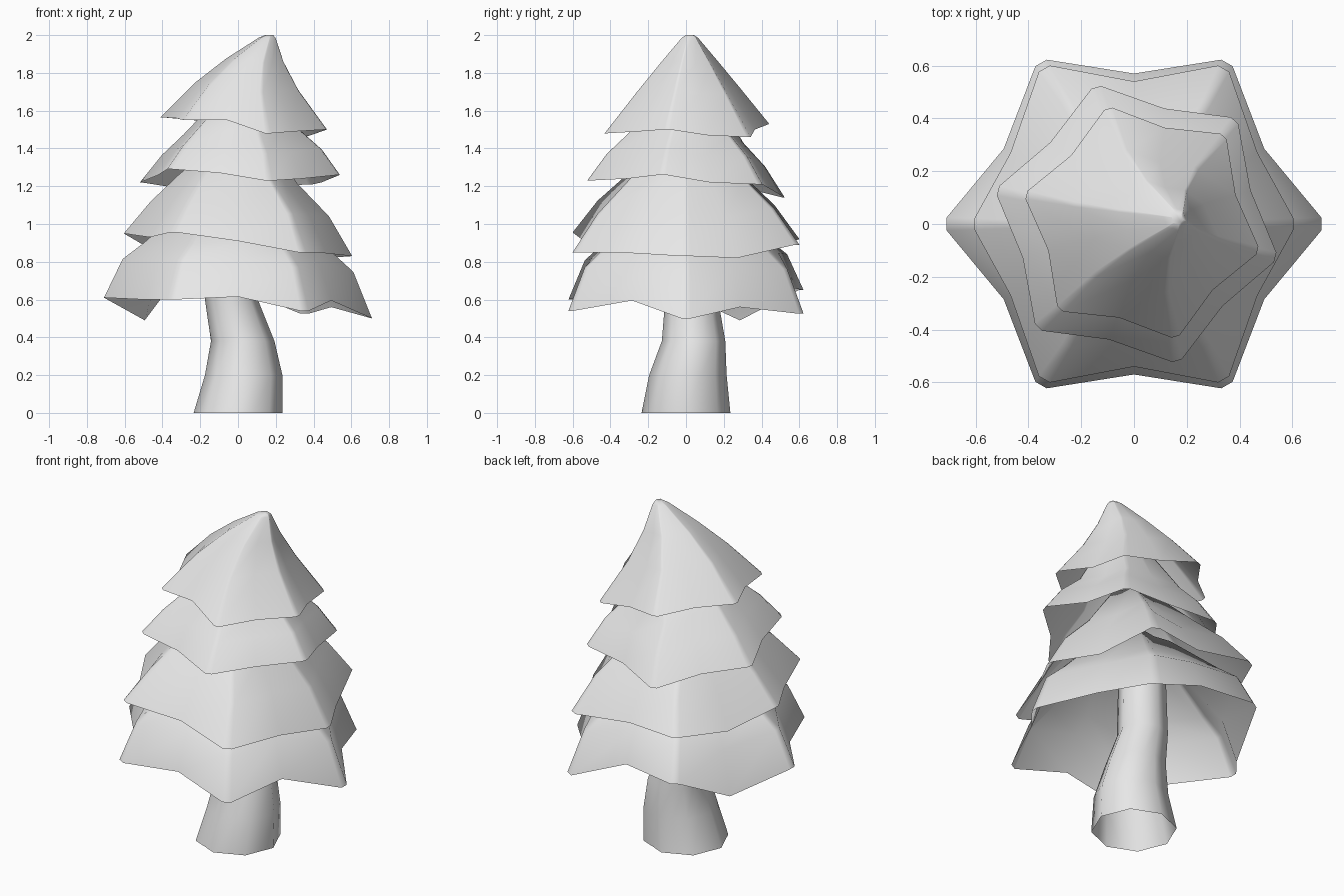
import bpy, bmesh, math

cube = bpy.data.objects.get("Cube")
if cube:
    bpy.data.objects.remove(cube, do_unlink=True)

pale_grey = bpy.data.materials.new("pale_grey")
pale_grey.use_nodes = True
pale_grey.diffuse_color = (0.8, 0.8, 0.8, 1)
pale_grey.node_tree.nodes["Principled BSDF"].inputs["Base Color"].default_value = (0.8, 0.8, 0.8, 1)


def loft(name, rings, cap=False, crease=60):
    """Skin a stack of equal-sized rings into one shell."""
    bm = bmesh.new()
    loops = [[bm.verts.new(p) for p in ring] for ring in rings]
    for low, high in zip(loops, loops[1:]):
        for i in range(len(low)):
            j = (i + 1) % len(low)
            bm.faces.new((low[i], low[j], high[j], high[i]))
    if cap:
        bm.faces.new(loops[-1])
    mesh = bpy.data.meshes.new(name)
    bm.to_mesh(mesh)
    bm.free()
    mesh.materials.append(pale_grey)
    obj = bpy.data.objects.new(name, mesh)
    bpy.context.collection.objects.link(obj)
    bpy.ops.object.select_all(action="DESELECT")
    obj.select_set(True)
    bpy.context.view_layer.objects.active = obj
    bpy.ops.object.shade_smooth_by_angle(angle=math.radians(crease))


def tier(name, start, tip_radii, valley_radius, tip_z, valley_z, top_z, profile):
    """Drooping six-pointed skirt; profile rows are scale, rise, centre x, centre y."""
    rim = []
    for i in range(6):
        a = start + 60 * i
        r = tip_radii[i % len(tip_radii)]
        # Each point is blunted by a pair of vertices
        rim += [(a - 2, r, tip_z[i]), (a + 2, r, tip_z[i]),
                (a + 30, valley_radius, valley_z[i])]
    rings = []
    for scale, rise, cx, cy in profile:
        rings.append([(cx + scale * r * math.cos(math.radians(a)),
                       cy + scale * r * math.sin(math.radians(a)),
                       z + (top_z - z) * rise) for a, r, z in rim])
    loft(name, rings, cap=True)


# Foliage, from the widest skirt to the crown
tier("bottom_foliage", 0, [0.71, 0.705, 0.705], 0.57,
     [0.50, 0.525, 0.65, 0.61, 0.60, 0.54],
     [0.56, 0.66, 0.49, 0.60, 0.615, 0.595], 1.15,
     [(1, 0, 0, 0), (0.86, 0.38, 0, 0), (0.70, 0.54, 0, 0), (0.3, 1, 0, 0)])
tier("lower_foliage", 0, [0.605, 0.68, 0.68], 0.54,
     [0.83, 0.89, 0.92, 0.95, 0.955, 0.85],
     [0.82, 0.90, 0.87, 0.93, 0.91, 0.845], 1.45,
     [(1, 0, 0, 0), (0.78, 0.34, 0.01, 0), (0.52, 0.62, 0, 0), (0.2, 1, 0.03, 0)])
tier("upper_foliage", -13.5, [0.54], 0.45,
     [1.26, 1.21, 1.14, 1.22, 1.29, 1.23],
     [1.22, 1.19, 1.19, 1.26, 1.27, 1.24], 1.8,
     [(1, 0, 0.01, 0), (0.8, 0.25, 0.02, 0), (0.58, 0.44, 0.02, 0), (0.15, 1, 0.1, 0.01)])
tier("crown_foliage", -13.5, [0.45], 0.37,
     [1.50, 1.46, 1.53, 1.565, 1.55, 1.48],
     [1.47, 1.50, 1.55, 1.56, 1.55, 1.49], 2.0,
     [(1, 0, 0.03, 0.005), (0.62, 0.42, 0.045, 0.01), (0.34, 0.72, 0.09, 0.015),
      (0.1, 0.97, 0.155, 0.02), (0.05, 1, 0.165, 0.02)])

# Fluted, bent trunk, open underneath
trunk_rings = []
for z, cx, cy, radius in [(0, 0, 0, 0.235), (0.2, 0.03, 0.01, 0.205),
                          (0.38, 0.025, 0.04, 0.168), (0.6, -0.035, 0.03, 0.14),
                          (1.0, -0.04, 0.02, 0.13)]:
    ring = []
    for i in range(16):
        a = math.tau * i / 16
        r = radius * (0.92 if i % 2 else 1)
        ring.append((cx + r * math.cos(a), cy + r * math.sin(a), z))
    trunk_rings.append(ring)
loft("trunk", trunk_rings)
